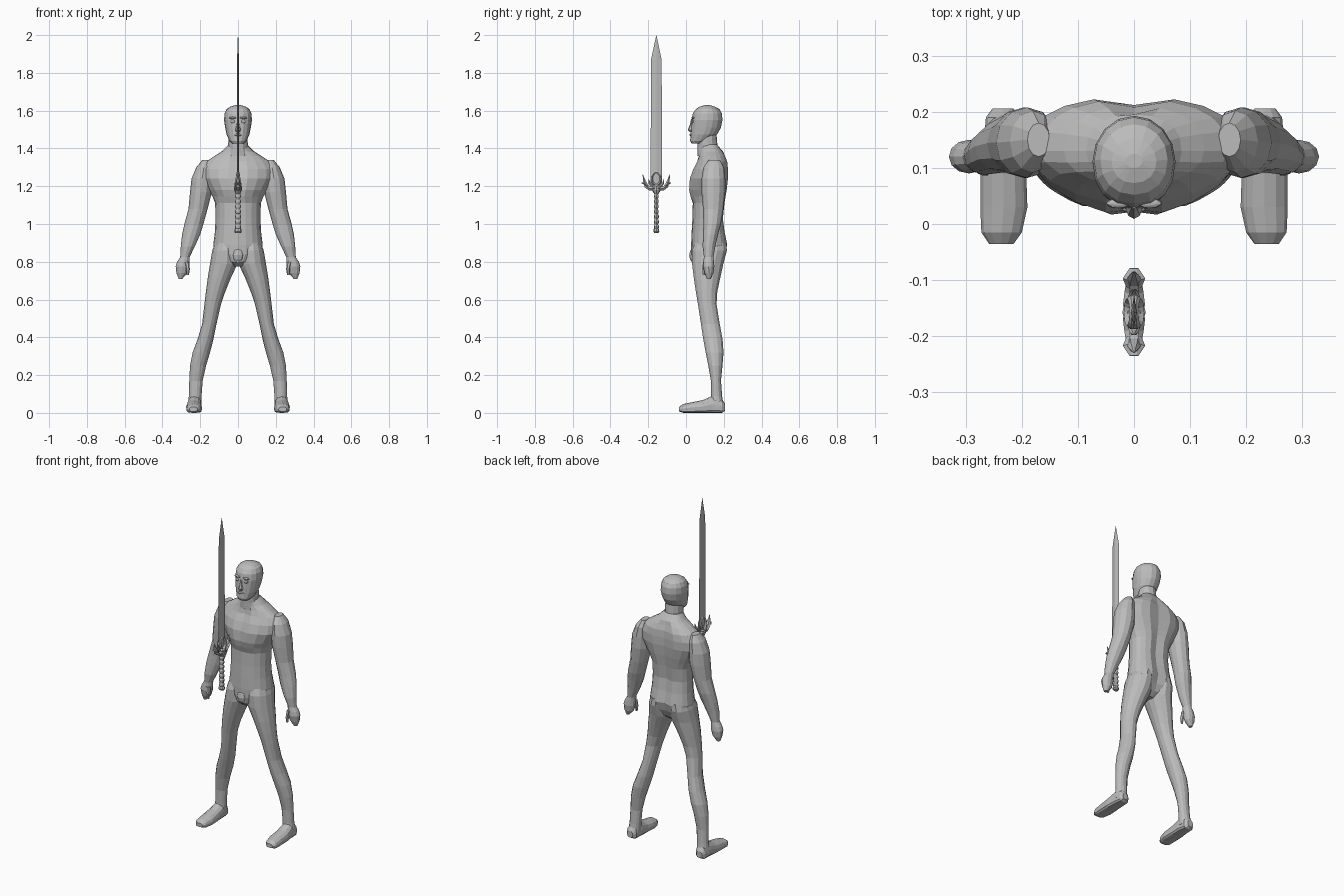
import bpy, bmesh, math
from mathutils import Vector, Matrix

grey = bpy.data.materials.new("plain_grey")
grey.diffuse_color = (0.5, 0.5, 0.5, 1)


def finish(name, bm, mirror=False, smooth=False):
    bmesh.ops.recalc_face_normals(bm, faces=bm.faces[:])
    me = bpy.data.meshes.new(name)
    bm.to_mesh(me)
    bm.free()
    ob = bpy.data.objects.new(name, me)
    bpy.context.collection.objects.link(ob)
    me.materials.append(grey)
    if mirror:
        ob.modifiers.new("mirror", 'MIRROR')
    return ob


def loft(bm, rings):
    """Skin a list of closed rings and cap both ends."""
    vs = [[bm.verts.new(p) for p in r] for r in rings]
    n = len(rings[0])
    for a, b in zip(vs, vs[1:]):
        for i in range(n):
            j = (i + 1) % n
            bm.faces.new((a[i], a[j], b[j], b[i]))
    bm.faces.new(vs[0])
    bm.faces.new(vs[-1])


def section(x0, x1, a0, a1, n=16, mid=None, ef=2.0, eb=2.0):
    """Closed egg-shaped outline; ef / eb set how square the front / back is."""
    cx, hx = (x0 + x1) / 2, (x1 - x0) / 2
    ca = (a0 + a1) / 2 if mid is None else mid
    pts = []
    for i in range(n):
        t = 2 * math.pi * i / n
        c, s = math.cos(t), math.sin(t)
        e, d = (eb, a1 - ca) if s > 0 else (ef, ca - a0)
        x = cx + hx * math.copysign(abs(c) ** (2 / e), c)
        pts.append((x, ca + d * math.copysign(abs(s) ** (2 / e), s)))
    return pts


def upright(name, rows, mirror=False, **kw):
    """Rows are (z, x_in, x_out, y_front, y_back)."""
    bm = bmesh.new()
    loft(bm, [[Vector((x, y, r[0])) for x, y in section(*r[1:], **kw)] for r in rows])
    return finish(name, bm, mirror)


def ball(name, loc, scale, mirror=False, u=10, v=6):
    bm = bmesh.new()
    bmesh.ops.create_uvsphere(bm, u_segments=u, v_segments=v, radius=1,
                              matrix=Matrix.Translation(loc) @ Matrix.Diagonal((*scale, 1)))
    return finish(name, bm, mirror)


# Torso, with the spine groove and the gap between chest muscles
torso_rows = [(.775, .03, .06, .15), (.80, .075, .03, .18), (.84, .12, .027, .208), (.89, .131, .027, .222),
              (.96, .122, .03, .207), (1.03, .119, .034, .198), (1.11, .121, .036, .207),
              (1.145, .135, .018, .213), (1.18, .155, .01, .219), (1.24, .19, .014, .226),
              (1.29, .192, .033, .226), (1.33, .168, .055, .222), (1.36, .125, .068, .21),
              (1.385, .085, .07, .195), (1.42, .05, .07, .165)]
bm = bmesh.new()
rings = []
for z, h, yf, yb in torso_rows:
    chest = 1.12 < z < 1.35
    ring = []
    for x, y in section(-h, h, yf, yb, n=20, mid=.13, ef=1.75 if chest else 2.1, eb=2.4):
        if abs(x) < .005 and .82 < z < 1.37:
            if y > .13:
                y -= .014
            elif chest:
                y += .012
        ring.append(Vector((x, y, z)))
    rings.append(ring)
loft(bm, rings)
finish("torso", bm)
ball("groin", (0, .05, .835), (.035, .033, .045))

# Arms with shoulder and mitten-like hand
upright("arm", [(1.338, .15, .19, .12, .18), (1.30, .14, .221, .092, .202), (1.24, .135, .246, .082, .208),
                (1.17, .138, .254, .082, .208), (1.08, .161, .262, .09, .198), (1.0, .183, .284, .092, .185),
                (.945, .2, .296, .09, .17), (.88, .229, .303, .088, .155), (.825, .256, .306, .095, .145),
                (.80, .257, .322, .092, .148), (.775, .258, .33, .09, .15), (.74, .268, .326, .098, .145),
                (.71, .295, .314, .11, .132)], True, n=12)
upright("thumb", [(.80, .258, .285, .088, .115), (.76, .255, .275, .085, .108),
                  (.73, .26, .272, .088, .1)], True, n=6)

# Legs
upright("leg", [(.90, .01, .122, .045, .215), (.86, .003, .136, .03, .219), (.79, .002, .148, .03, .2),
                (.71, .04, .161, .04, .182), (.64, .068, .17, .051, .167), (.575, .09, .178, .062, .163),
                (.47, .114, .19, .078, .18), (.39, .13, .214, .09, .195), (.32, .148, .24, .103, .2),
                (.25, .169, .254, .117, .194), (.17, .187, .258, .131, .186), (.09, .193, .26, .132, .192),
                (.03, .195, .268, .125, .2)], True, n=14)

# Feet: sections stacked from heel to toe
bm = bmesh.new()
foot_rows = [(.206, .215, .252, .01, .05), (.19, .2, .264, 0, .075), (.14, .194, .268, 0, .09),
             (.09, .192, .274, 0, .068), (.03, .19, .274, 0, .056), (-.015, .2, .272, 0, .047),
             (-.036, .215, .258, .008, .032)]
loft(bm, [[Vector((x, y, z)) for x, z in section(*r, n=12, ef=4)] for y, *r in foot_rows])
finish("foot", bm, True)

# Neck, head and face
upright("neck", [(1.36, -.068, .068, .06, .185), (1.40, -.053, .053, .06, .168), (1.47, -.05, .05, .06, .162)], n=12)
upright("head", [(1.425, -.03, .03, .03, .085), (1.44, -.046, .046, .022, .125), (1.475, -.061, .061, .024, .165),
                 (1.51, -.068, .068, .026, .185), (1.55, -.074, .074, .029, .193), (1.585, -.071, .071, .036, .19),
                 (1.608, -.06, .06, .052, .178), (1.622, -.04, .04, .073, .152), (1.629, -.015, .015, .1, .125)],
        ef=2.2)
upright("nose", [(1.488, -.012, .012, .018, .05), (1.498, -.015, .015, .009, .05),
                 (1.525, -.009, .009, .02, .05), (1.555, -.005, .005, .027, .05)], n=8)
ball("eye", (.028, .037, 1.543), (.014, .009, .009), True)
ball("brow", (.028, .037, 1.562), (.022, .009, .006), True)
ball("lips", (0, .028, 1.472), (.022, .01, .007))

# Sword: built on its own axis at y = SY
SY = -.157
bm = bmesh.new()
loft(bm, [[Vector((t, SY, z)), Vector((0, SY + w, z)), Vector((-t, SY, z)), Vector((0, SY - w, z))]
          for z, w, t in [(1.2, .031, .006), (1.87, .028, .005), (1.998, .001, .001)]])
finish("blade", bm)

# Beaded grip and pommel
grip = []
for i in range(7):
    z = .985 + i * .027
    r = .013 + .001 * (i < 3)
    grip += [(z - .011, r * .75), (z - .005, r), (z + .005, r), (z + .011, r * .75)]
upright("grip", [(z, -r * 1.2, r * 1.2, SY - r, SY + r) for z, r in grip], n=10)
upright("pommel", [(.952, -.014, .014, SY - .01, SY + .01), (.96, -.02, .02, SY - .016, SY + .016),
                   (.972, -.018, .018, SY - .014, SY + .014), (.98, -.01, .01, SY - .009, SY + .009)], n=8)
upright("guard_centre", [(1.16, -.012, .012, SY - .012, SY + .012), (1.18, -.021, .021, SY - .024, SY + .024),
                         (1.2, -.021, .021, SY - .03, SY + .03), (1.212, -.012, .012, SY - .012, SY + .012)], n=8)


def horn(bm, side, path):
    """Tapered curved spike in the sword plane; path of (y, z, thickness, x half width)."""
    rings = []
    for i, (y, z, r, w) in enumerate(path):
        a, b = path[max(i - 1, 0)], path[min(i + 1, len(path) - 1)]
        d = Vector((b[0] - a[0], b[1] - a[1])).normalized()
        ring = []
        for k in range(6):
            t = math.pi * k / 3
            ring.append(Vector((w * math.cos(t), SY + side * (y - d.y * r * math.sin(t)),
                                z + d.x * r * math.sin(t))))
        rings.append(ring)
    loft(bm, rings)


# Guard horns and barbs on both sides
bm = bmesh.new()
for side in (-1, 1):
    horn(bm, side, [(.01, 1.19, .014, .02), (.035, 1.187, .012, .017), (.053, 1.2, .012, .014),
                    (.062, 1.225, .009, .011), (.072, 1.262, .001, .002)])
    horn(bm, side, [(.045, 1.2, .008, .014), (.06, 1.213, .008, .02), (.078, 1.218, .002, .008)])
    horn(bm, side, [(.02, 1.195, .008, .012), (.036, 1.215, .006, .008), (.04, 1.238, .001, .002)])
finish("guard_horns", bm)

# Oval ring at the root of the blade, thicker at its foot
bm = bmesh.new()
N, M = 16, 6
vs = []
for i in range(N):
    a = 2 * math.pi * i / N
    w = .013 - .005 * math.sin(a)
    vs.append([bm.verts.new((w * math.cos(2 * math.pi * k / M),
                             SY + math.cos(a) * (.024 + .007 * math.sin(2 * math.pi * k / M)),
                             1.24 + math.sin(a) * (.034 + .007 * math.sin(2 * math.pi * k / M))))
               for k in range(M)])
for i in range(N):
    for k in range(M):
        a, b = vs[i], vs[(i + 1) % N]
        bm.faces.new((a[k], a[(k + 1) % M], b[(k + 1) % M], b[k]))
finish("guard_ring", bm)
